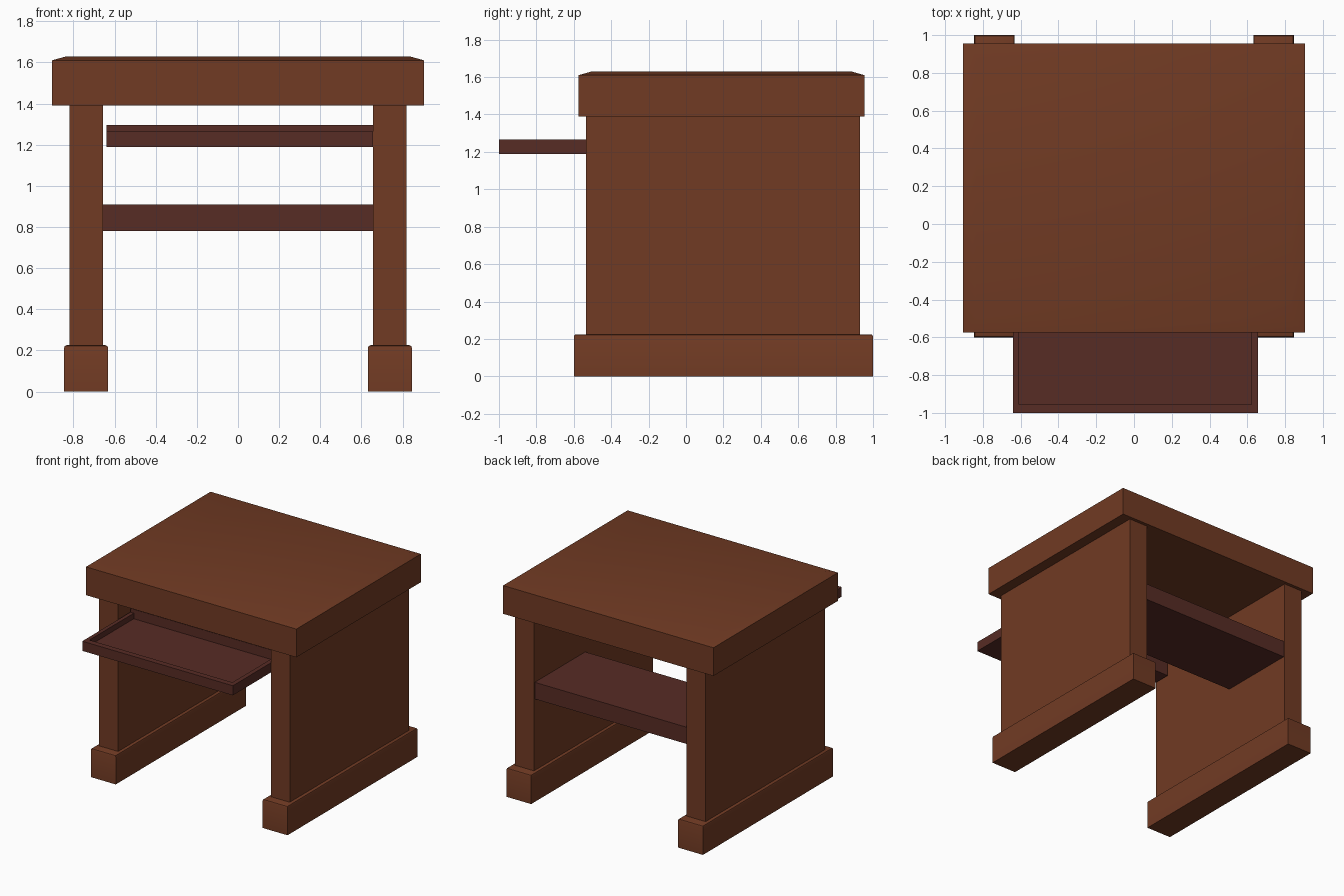
import bpy, bmesh

if "Cube" in bpy.data.objects:
    bpy.data.objects.remove(bpy.data.objects["Cube"])


def material(name, rgb):
    m = bpy.data.materials.new(name)
    m.diffuse_color = (*rgb, 1)
    m.use_nodes = True
    m.node_tree.nodes["Principled BSDF"].inputs["Base Color"].default_value = m.diffuse_color
    return m


WOOD = material("warm brown wood", (0.165, 0.043, 0.017))
DARK = material("dark red wood", (0.096, 0.025, 0.018))


def add_box(bm, lo, hi):
    """Add an axis-aligned box between two corners and return its vertices."""
    verts = bmesh.ops.create_cube(bm, size=1)["verts"]
    for v in verts:
        v.co = [(lo[i] + hi[i]) / 2 + v.co[i] * (hi[i] - lo[i]) for i in range(3)]
    return verts


def top_face(bm):
    return max(bm.faces, key=lambda f: f.calc_center_median().z)


def finish(bm, name, mat, smooth=False):
    bmesh.ops.recalc_face_normals(bm, faces=bm.faces)
    mesh = bpy.data.meshes.new(name)
    bm.to_mesh(mesh)
    bm.free()
    mesh.materials.append(mat)
    ob = bpy.data.objects.new(name, mesh)
    bpy.context.collection.objects.link(ob)
    if smooth:
        bpy.ops.object.select_all(action="DESELECT")
        ob.select_set(True)
        bpy.context.view_layer.objects.active = ob
        bpy.ops.object.shade_smooth_by_angle(angle=0.5)
    return ob


def box(name, lo, hi, mat):
    bm = bmesh.new()
    add_box(bm, lo, hi)
    return finish(bm, name, mat)


# Desk top: thick slab whose upper face rises in a shallow slope
bm = bmesh.new()
add_box(bm, (-0.905, -0.575, 1.39), (0.905, 0.955, 1.61))
cap = top_face(bm)
bmesh.ops.inset_region(bm, faces=[cap], thickness=0.10, depth=0)
for v in cap.verts:
    v.co.z = 1.63
finish(bm, "desk_top", WOOD, smooth=True)

# Side panels and skid feet, one pair on each side
for side, sx in (("left", -1), ("right", 1)):
    x0, x1 = sorted((sx * 0.657, sx * 0.82))
    box(side + "_panel", (x0, -0.535, 0.2), (x1, 0.93, 1.39), WOOD)

    x0, x1 = sorted((sx * 0.632, sx * 0.846))
    bm = bmesh.new()
    add_box(bm, (x0, -0.6, 0), (x1, 1.0, 0.225))
    bmesh.ops.bevel(bm, geom=list(top_face(bm).edges), offset=0.013,
                    segments=2, profile=0.5, affect="EDGES")
    finish(bm, side + "_foot", WOOD, smooth=True)

# Lower shelf at the rear
box("rear_shelf", (-0.657, 0.30, 0.78), (0.657, 0.92, 0.91), DARK)

# Pulled-out keyboard tray: floor, three low rims and a taller back rail
X0, X1, Y0, Y1, Z0, ZR = -0.64, 0.656, -1.0, -0.38, 1.19, 1.265
box("tray_floor", (X0 + 0.03, Y0 + 0.045, Z0), (X1 - 0.035, Y1 - 0.03, 1.222), DARK)
box("tray_front_rim", (X0, Y0, Z0), (X1, Y0 + 0.045, ZR), DARK)
box("tray_left_rim", (X0, Y0 + 0.045, Z0), (X0 + 0.03, Y1 - 0.03, ZR), DARK)
box("tray_right_rim", (X1 - 0.035, Y0 + 0.045, Z0), (X1, Y1 - 0.03, ZR), DARK)
box("tray_back_rail", (X0, Y1 - 0.03, Z0), (X1, Y1, 1.295), DARK)
